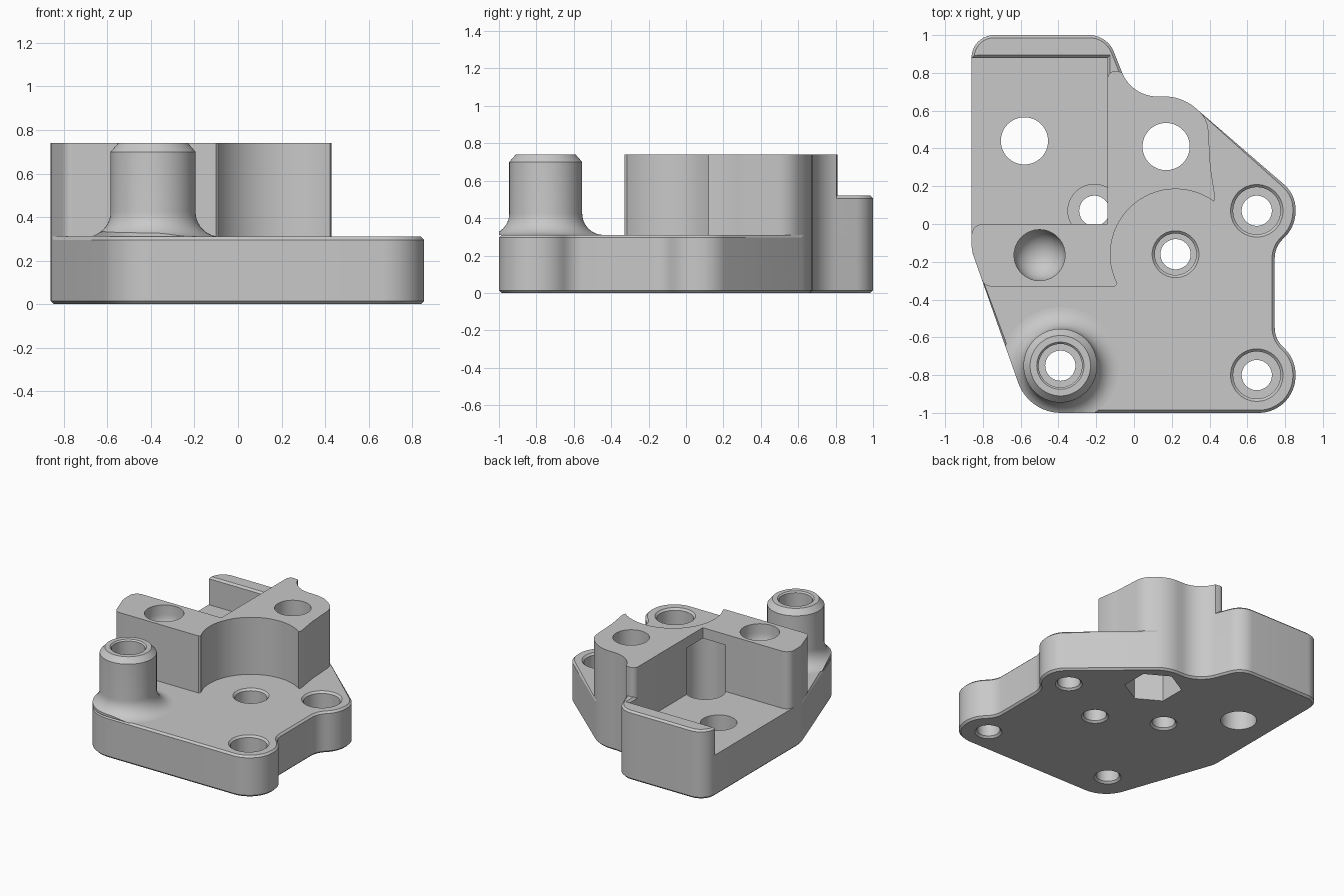
import bpy, bmesh, math
from mathutils import Vector, Matrix

cube = bpy.data.objects.get("Cube")
if cube:
    bpy.data.objects.remove(cube)

FLOOR, TOP, WALL = 0.31, 0.74, 0.52

grey = bpy.data.materials.new("plain_grey")
grey.use_nodes = True
grey.diffuse_color = (0.58, 0.58, 0.58, 1)
grey.node_tree.nodes["Principled BSDF"].inputs["Base Color"].default_value = grey.diffuse_color


def rounded(corners):
    """Turn (x, y, radius) corners into a polygon with arc corners."""
    pts = []
    for i, (x, y, r) in enumerate(corners):
        p = Vector((x, y))
        if r == 0:
            pts.append(p)
            continue
        a = (Vector(corners[i - 1][:2]) - p).normalized()
        b = (Vector(corners[(i + 1) % len(corners)][:2]) - p).normalized()
        half = a.angle(b) / 2
        centre = p + (a + b).normalized() * (r / math.sin(half))
        start = p + a * (r / math.tan(half)) - centre
        turn = math.pi - 2 * half
        if a.x * b.y - a.y * b.x > 0:
            turn = -turn
        steps = max(3, round(abs(turn) / math.radians(6)))
        for k in range(steps + 1):
            pts.append(centre + Matrix.Rotation(turn * k / steps, 2) @ start)
    # Merge points that nearly coincide where two arcs meet
    return [p for i, p in enumerate(pts) if (p - pts[i - 1]).length > 0.003]


def finish(bm, name):
    bmesh.ops.recalc_face_normals(bm, faces=bm.faces)
    mesh = bpy.data.meshes.new(name)
    bm.to_mesh(mesh)
    bm.free()
    mesh.materials.append(grey)
    ob = bpy.data.objects.new(name, mesh)
    bpy.context.scene.collection.objects.link(ob)
    return ob


def prism(name, pts, z0, z1, chamfer=None):
    """Extrude a polygon; chamfer the edges picked by the rule."""
    bm = bmesh.new()
    low = [bm.verts.new((p[0], p[1], z0)) for p in pts]
    high = [bm.verts.new((p[0], p[1], z1)) for p in pts]
    bm.faces.new(low[::-1])
    bm.faces.new(high)
    for i in range(len(pts)):
        bm.faces.new((low[i - 1], low[i], high[i], high[i - 1]))
    bmesh.ops.recalc_face_normals(bm, faces=bm.faces)
    if chamfer:
        edges = []
        for e in bm.edges:
            a, b = (v.co for v in e.verts)
            if abs(a.z - b.z) < 0.001 and chamfer((a + b) / 2):
                edges.append(e)
        bmesh.ops.bevel(bm, geom=edges, offset=0.014, segments=1, affect='EDGES')
    return finish(bm, name)


def lathe(name, profile, x, y):
    """Revolve an (r, z) profile about a vertical axis."""
    bm = bmesh.new()
    vs = [bm.verts.new((x + r, y, z)) for r, z in profile]
    es = [bm.edges.new(pair) for pair in zip(vs, vs[1:])]
    bmesh.ops.spin(bm, geom=vs + es, cent=(x, y, 0), axis=(0, 0, 1),
                   angle=math.tau, steps=60, use_duplicate=False)
    bmesh.ops.remove_doubles(bm, verts=bm.verts, dist=0.0002)
    return finish(bm, name)


def boolean(target, tool, operation='DIFFERENCE'):
    mod = target.modifiers.new("cut", 'BOOLEAN')
    mod.operation, mod.solver, mod.object = operation, 'EXACT', tool
    bpy.context.view_layer.objects.active = target
    bpy.ops.object.modifier_apply(modifier=mod.name)


def drop(tool):
    bpy.data.objects.remove(tool)


# Base plate with screw lobes
left_bend = (-0.86, -0.14, 0.2)
back_bends = [(0.255, 0.675, 0.25), (-0.012, 0.675, 0.2)]
back_corners = [(-0.142, 1, 0.14), (-0.86, 1, 0.12)]
outline = rounded([
    left_bend, (-0.557, -1, 0.24), (0.855, -1, 0.195), (0.855, -0.717, 0.19),
    (0.745, -0.607, 0.14), (0.745, -0.123, 0.14), (0.855, -0.013, 0.19),
    (0.855, 0.157, 0.17)] + back_bends + back_corners)
plate = prism("base_plate", outline, 0, FLOOR,
              lambda m: m.z < 0.01 or m.y < -0.33 or (m.x > 0.4 and m.y < 0.57))

# Raised block with a round bite around the centre screw
bite = []
for k in range(27):
    t = math.radians(207 - 153 * k / 26)
    bite.append((0.22 + 0.345 * math.cos(t), -0.16 + 0.345 * math.sin(t), 0))
block = prism("raised_block", rounded(
    [(-0.86, 0, 0.06), left_bend, (-0.793, -0.33, 0.05), (-0.1, -0.33, 0)] + bite +
    [(0.43, 0.14, 0), (0.405, 0.3, 0.4), (0.39, 0.559, 0.15)] + back_bends +
    [(-0.066, 0.81, 0.01), (-0.14, 0.81, 0.04), (-0.14, 0, 0)]), FLOOR, TOP)

# Low wall at the back
wall = prism("back_wall", rounded(
    [(-0.86, 0.88, 0), (-0.14, 0.88, 0), (-0.14, 0.76, 0), (-0.1, 0.76, 0),
     (-0.064, 0.805, 0)] + back_corners), FLOOR, WALL,
    lambda m: m.z > 0.5 and m.y > 0.8)

# Tower with a flared foot, trimmed to the plate edge
flare = 0.115
profile = [(0, FLOOR), (0.195 + flare, FLOOR)]
for k in range(1, 11):
    t = math.radians(9 * k)
    profile.append((0.195 + flare * (1 - math.sin(t)), FLOOR + flare * (1 - math.cos(t))))
tower = lathe("screw_tower", profile + [(0.195, 0.7), (0.16, TOP), (0, TOP)], -0.39, -0.75)
trim = prism("trim", outline, -0.1, 1)
boolean(tower, trim, 'INTERSECT')
drop(trim)


# Countersunk screw holes
def screw_hole(x, y, targets, head=0.125, top=FLOOR, lip=0.014, seat=0.13):
    tool = lathe("hole", [(0, -0.01), (0.105, -0.01), (0.08, 0.014), (0.08, seat),
                          (head, seat), (head, top - lip), (head + 2 * lip, top + lip),
                          (0, top + lip)], x, y)
    for ob in targets:
        boolean(ob, tool)
    drop(tool)


for sx, sy in ((0.65, 0.07), (0.65, -0.8)):
    screw_hole(sx, sy, [plate])
screw_hole(0.22, -0.16, [plate], head=0.11)
screw_hole(-0.39, -0.75, [plate, tower], head=0.115, top=TOP, lip=0.01)
screw_hole(-0.21, 0.07, [plate, block], head=0.14, top=0.66, lip=0)

# Plain bore in the pocket floor and bore above the nut trap
for bx, by, targets in ((-0.58, 0.44, [plate]), (0.17, 0.41, [plate, block])):
    tool = lathe("bore", [(0, -0.1), (0.125, -0.1), (0.125, 0.9), (0, 0.9)], bx, by)
    for ob in targets:
        boolean(ob, tool)
    drop(tool)

# Hexagonal nut trap underneath
hexagon = []
for k in range(6):
    t = math.radians(30 + 60 * k)
    hexagon.append((0.17 + 0.2 * math.cos(t), 0.41 + 0.2 * math.sin(t)))
tool = prism("nut_trap", hexagon, -0.1, 0.42)
for ob in (plate, block):
    boolean(ob, tool)
drop(tool)

# Round-bottomed cup in the block
cup = [(0, 0.8), (0.135, 0.8)]
for k in range(11):
    t = math.radians(9 * k)
    cup.append((0.135 * math.cos(t), 0.67 - 0.135 * math.sin(t)))
tool = lathe("cup", cup, -0.5, -0.165)
boolean(block, tool)
drop(tool)

# Smooth curved walls, keep edges sharp
for ob in bpy.context.scene.objects:
    ob.select_set(ob in (plate, block, wall, tower))
bpy.context.view_layer.objects.active = plate
bpy.ops.object.shade_smooth_by_angle(angle=math.radians(28))
